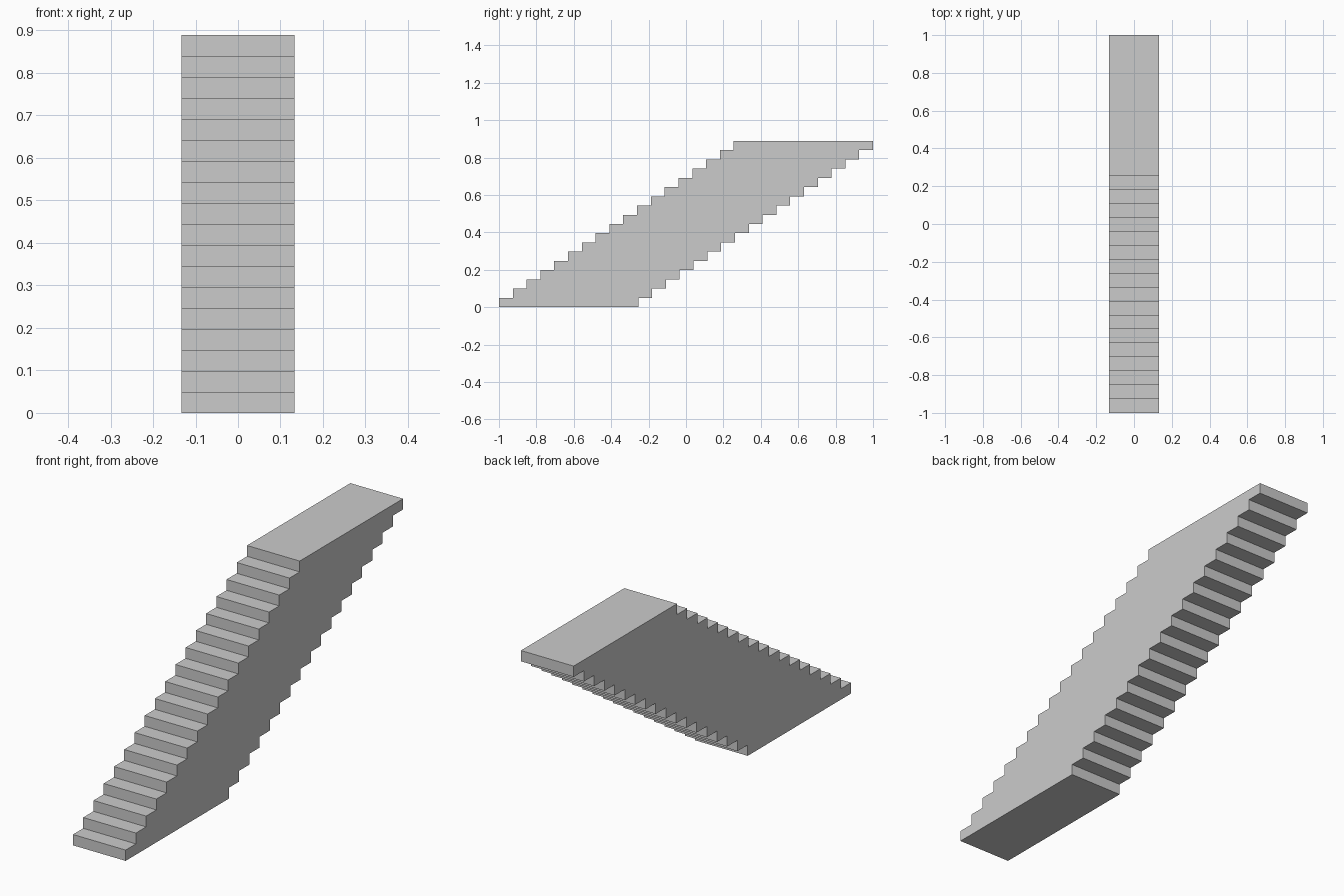
import bpy

if "Cube" in bpy.data.objects:
    bpy.data.objects.remove(bpy.data.objects["Cube"])

STEPS = 18
WIDTH = 0.266
HEIGHT = 0.889
LENGTH = 0.745                        # length of each stacked slab
RISE = HEIGHT / STEPS
RUN = (2 - LENGTH) / (STEPS - 1)


def slab(name, center, size):
    bpy.ops.mesh.primitive_cube_add(size=1, location=center)
    ob = bpy.context.object
    ob.name = name
    ob.scale = size
    bpy.ops.object.transform_apply(location=False, rotation=False, scale=True)


# Staircase: equal slabs, each shifted back by one tread
for i in range(STEPS):
    slab(f"stair_step_{i + 1:02d}",
         (0, -1 + LENGTH / 2 + i * RUN, (i + 0.5) * RISE),
         (WIDTH, LENGTH, RISE))
